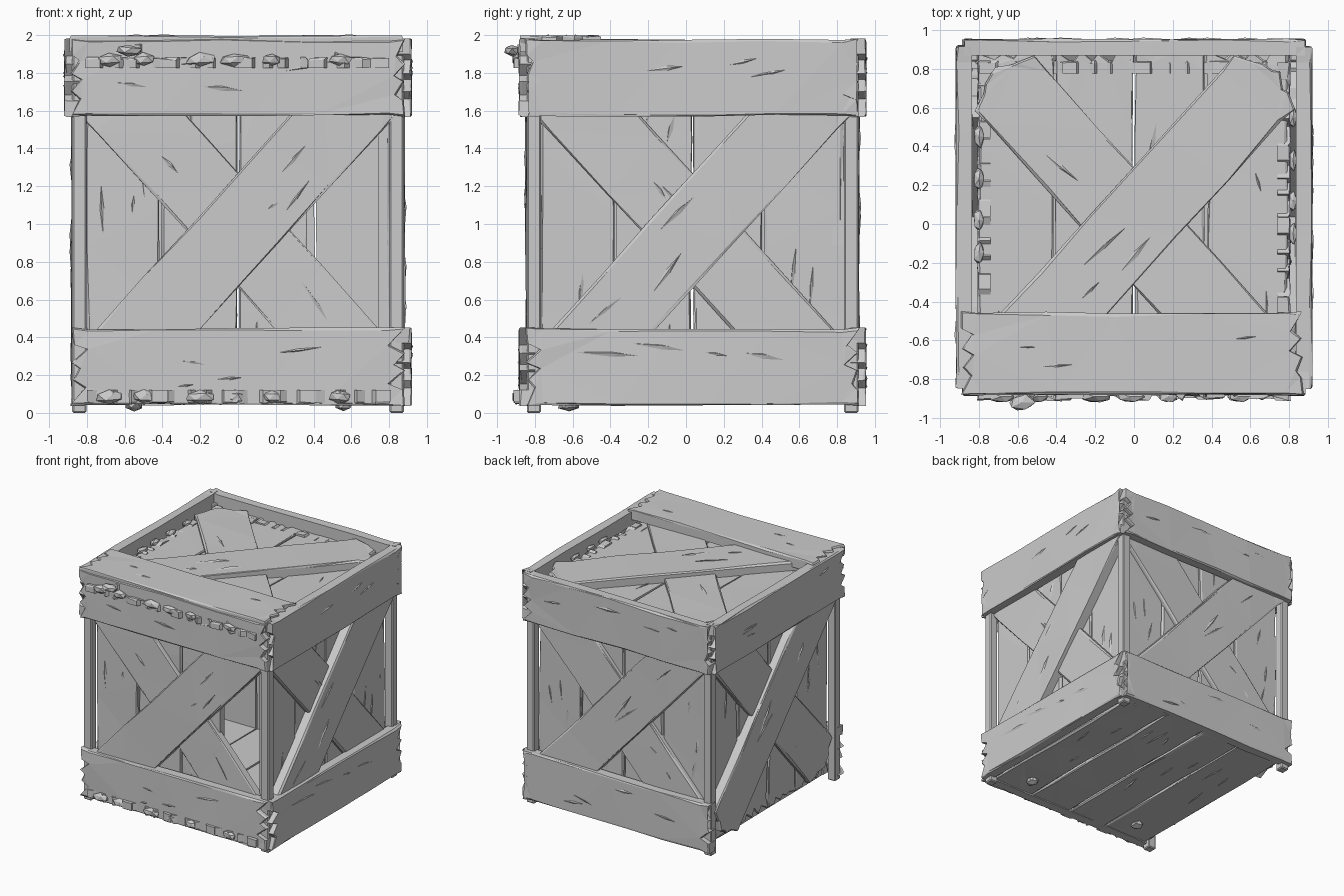
import bpy, bmesh, math, random
from mathutils import Matrix, Vector

random.seed(7)
cube = bpy.data.objects.get("Cube")
if cube:
    bpy.data.objects.remove(cube, do_unlink=True)

wood = bpy.data.materials.new("weathered_grey_wood")
wood.use_nodes = True
GREY = (0.6, 0.6, 0.6, 1)
wood.diffuse_color = GREY
wood.node_tree.nodes["Principled BSDF"].inputs["Base Color"].default_value = GREY

CENTRE = Vector((0, 0.035, 1.01))
X, Y, Z = Vector((1, 0, 0)), Vector((0, 1, 0)), Vector((0, 0, 1))
rnd = random.uniform


def frame(u, v):
    """Matrix of one crate face: u across, v up, normal outward."""
    n = u.cross(v)
    return Matrix.Translation(CENTRE) @ Matrix((u, v, n)).transposed().to_4x4()


def finish(name, bm, matrix):
    bmesh.ops.recalc_face_normals(bm, faces=bm.faces)
    bm.transform(matrix)
    mesh = bpy.data.meshes.new(name)
    bm.to_mesh(mesh)
    bm.free()
    mesh.materials.append(wood)
    obj = bpy.data.objects.new(name, mesh)
    bpy.context.collection.objects.link(obj)
    return obj


def outline(length, width, notch, tip):
    """Rough-sawn board outline with split ends."""
    h, w = length / 2, width / 2
    pts = []
    for s in (1, -1):
        # long edge, slightly wavy
        for t in (-0.9, -0.45, 0.1, 0.5, 0.9):
            pts.append((s * t * h, -s * (w - rnd(0, 0.012))))
        # end grain, alternating teeth and splits
        pts.append((s * (h - rnd(0, 0.01)), -s * w))
        for i, t in enumerate((-0.6, -0.45, -0.1, 0.05, 0.35, 0.55)):
            depth = rnd(0.4, 1) * notch if i % 2 else rnd(0, 0.015)
            pts.append((s * (h + tip * (1 - abs(t)) - depth), s * t * w))
        pts.append((s * (h - rnd(0, 0.015)), s * w))
    return pts


def board(name, matrix, centre, length, width, low, high, angle=0, notch=0.04, tip=0, chips=2):
    """Chiselled board lying on a crate face, between two heights."""
    bm = bmesh.new()
    pts = outline(length, width, notch, tip)
    bev = 0.016
    top = [(x * (1 - bev / length), y * (1 - rnd(0.01, 0.09))) for x, y in pts]
    rings = [
        [bm.verts.new((x, y, low)) for x, y in pts],
        [bm.verts.new((x, y, high - rnd(0.006, 0.02))) for x, y in pts],
        [bm.verts.new((x, y, high - rnd(0, 0.008))) for x, y in top],
    ]
    count = len(pts)
    bm.faces.new(rings[0][::-1])
    bm.faces.new(rings[2])
    for a, b in zip(rings, rings[1:]):
        for i in range(count):
            j = (i + 1) % count
            bm.faces.new((a[i], a[j], b[j], b[i]))
    bmesh.ops.triangulate(bm, faces=bm.faces)
    # long raised splinters along the grain
    for _ in range(chips):
        cx, cy = rnd(-0.35, 0.35) * length, rnd(-0.3, 0.3) * width
        a, b, skew = rnd(0.08, 0.2), rnd(0.008, 0.02), rnd(-0.03, 0.03)
        base = [bm.verts.new((cx + p, cy + q, high - 0.008))
                for p, q in ((-a, -skew), (0, -b), (a, skew), (0, b))]
        peak = bm.verts.new((cx + a * 0.3, cy + b * 0.4, high + 0.004))
        for i in range(4):
            bm.faces.new((base[i], base[(i + 1) % 4], peak))
    place = Matrix.Translation((centre[0], centre[1], 0)) @ Matrix.Rotation(angle, 4, "Z")
    return finish(name, bm, matrix @ place)


def shard(name, position, size, turn=0):
    """Loose splinter: a stretched faceted diamond."""
    bm = bmesh.new()
    bmesh.ops.create_icosphere(bm, subdivisions=1, radius=1)
    for v in bm.verts:
        v.co *= rnd(0.75, 1)
    scale = Matrix.Diagonal((*size, 1))
    finish(name, bm, Matrix.Translation(position) @ Matrix.Rotation(turn, 4, "Y") @ scale)


EDGES = (-0.81, -0.41, 0.0, 0.37, 0.8)
DIAGONAL = math.atan(1.1)


def planks(name, m, low, high, bottom, top, skip=()):
    for i, (a, b) in enumerate(zip(EDGES, EDGES[1:])):
        if i not in skip:
            board(f"{name}_plank_{i + 1}", m, ((a + b) / 2, (bottom + top) / 2), top - bottom,
                  b - a - 0.002, low, high, math.pi / 2, 0.07, 0, 3)


def braces(name, m, lift=0.0):
    # crossed diagonals, the rising one on top
    board(name + "_back_brace", m, (0, -0.045), 2.0, 0.42, 0.78 + lift, 0.848 + lift,
          -DIAGONAL, 0.03, 0.1)
    board(name + "_front_brace", m, (0, -0.045), 2.02, 0.42, 0.79 + lift, 0.888 + lift,
          DIAGONAL, 0.03, 0.1, 3)


# Four walls: the front lacks one plank, the right-hand end lacks its low rail
walls = {"front": X, "left": Y, "back": -X, "right": -Y}
for name, u in walls.items():
    m = frame(u, Z)
    planks(name, m, 0.74, 0.81, -0.95, 0.89, (3,) if name == "front" else ())
    braces(name, m)
    board(name + "_top_rail", m, (0, 0.765), 1.775, 0.415, 0.835, 0.922, notch=0.09, chips=4)
    if name != "right":
        board(name + "_low_rail", m, (0, -0.765), 1.775, 0.415, 0.835, 0.922, notch=0.09, chips=4)

# Recessed lid with a single rail along the front
lid = frame(X, Y)
planks("lid", lid, 0.815, 0.875, -0.95, 0.86)
braces("lid", lid, 0.06)
board("lid_front_rail", lid, (-0.01, -0.7), 1.77, 0.43, 0.9, 0.99, notch=0.07, chips=3)

# Floor planks
planks("floor", frame(-X, Y), 0.89, 0.965, -0.95, 0.89)

# Corner posts ending in short feet
for sx in (-1, 1):
    for sy in (-1, 1):
        bm = bmesh.new()
        bmesh.ops.create_cube(bm, size=1)
        bmesh.ops.scale(bm, vec=(0.075, 0.075, 1.9), verts=bm.verts)
        bmesh.ops.bevel(bm, geom=bm.edges[:], offset=0.008, segments=1, affect="EDGES")
        finish("corner_post", bm, Matrix.Translation((sx * 0.84, CENTRE.y + sy * 0.84, 0.95)))

# Splintered plank ends showing through the front rails
for z in (0.085, 1.87):
    for x in (-0.68, -0.5, -0.2, -0.02, 0.18, 0.54):
        shard("plank_end_splinter", (x, -0.89, z), (rnd(0.06, 0.1), 0.035, 0.04), rnd(-0.1, 0.1))
shard("front_splinter", (-0.58, -0.92, 1.92), (0.08, 0.05, 0.035), 0.1)

# Splinters under the floor and along the rim of the wall planks
for x in (-0.55, 0.56):
    shard("floor_splinter", (x, -0.62, 0.04), (0.06, 0.07, 0.035))
for y in (-0.15, 0.02, 0.23, 0.45):
    shard("rim_splinter", (-0.8, y, 1.89), (0.035, 0.07, 0.03))
    shard("rim_splinter", (0.82, y + 0.1, 1.89), (0.025, 0.07, 0.03))
